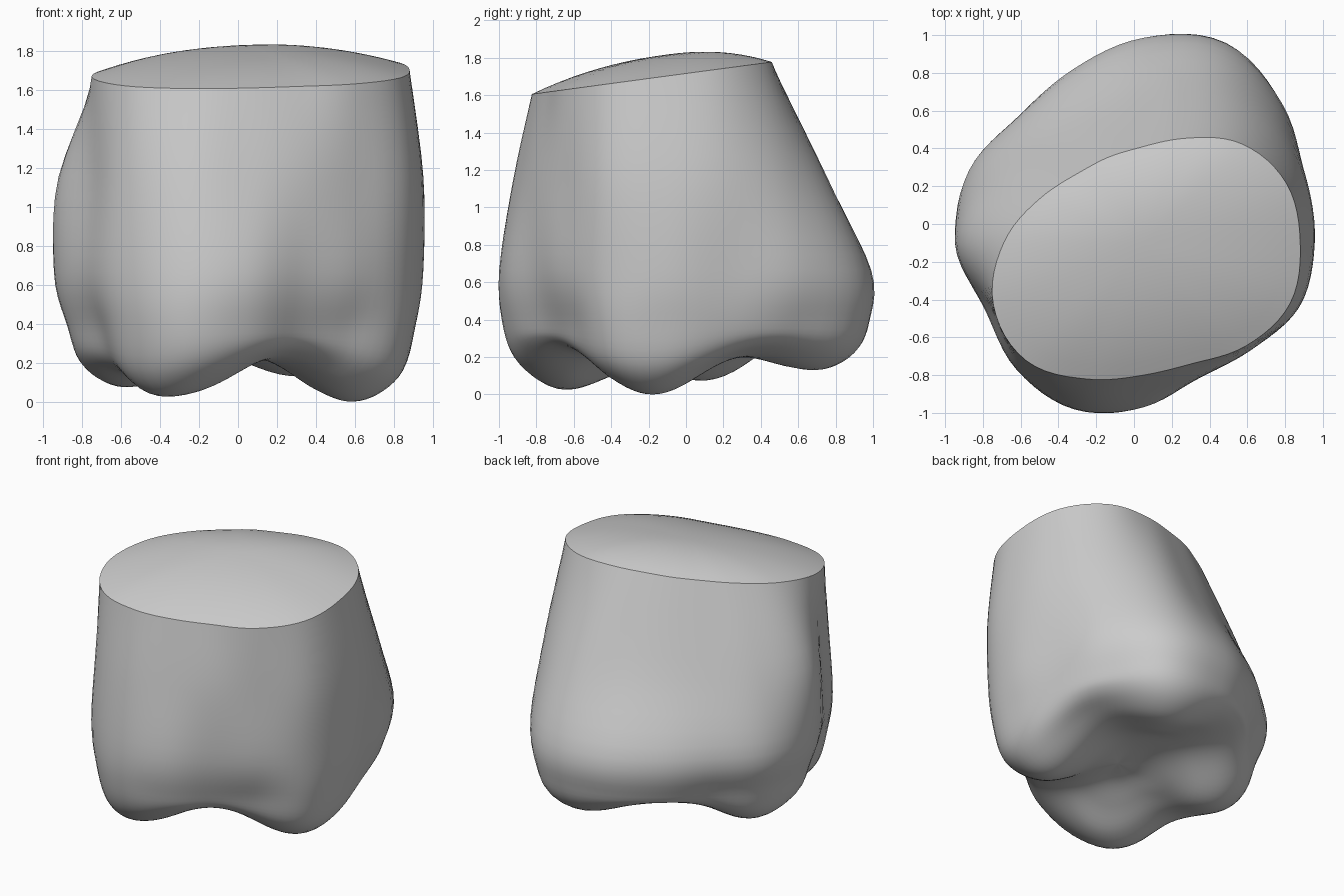
import bpy, bmesh, math
from mathutils import Vector

cube = bpy.data.objects.get("Cube")
if cube:
    bpy.data.objects.remove(cube, do_unlink=True)

COLUMNS = 96
CENTRE = Vector((0.05, -0.1))

# Radii around the body, counter-clockwise from +x
RIM = [.83, .82, .74, .60, .51, .49, .51, .60, .74, .86, .88, .78, .70, .69, .77, .84]
UPPER = [.90, .92, .94, .92, .80, .74, .75, .86, .97, .88, .92, .88, .79, .76, .79, .89]
BELLY = [.90, .92, 1.04, 1.13, 1.07, .98, .94, 1.0, .99, .91, .95, .95, .87, .77, .80, .88]
LOW = [.86, .88, .98, 1.12, 1.05, .94, .87, .93, .92, .83, .92, .94, .83, .70, .72, .85]

# Rounded feet on the underside: x, y, depth, spread
FEET = [(.58, -.18, .32, .39), (-.39, -.64, .28, .40), (-.06, -.66, .06, .24),
        (-.57, .10, .24, .35), (.30, .68, .19, .38)]


def catmull(a, b, c, d, t):
    return 0.5 * (2 * b + (c - a) * t + (2 * a - 5 * b + 4 * c - d) * t * t
                  + (3 * b - a - 3 * c + d) * t ** 3)


def around(ring, turn):
    """Smooth radius on a closed ring; turn runs from 0 to 1."""
    n = len(ring)
    i, t = divmod(turn * n, 1)
    return catmull(*(ring[(int(i) + k) % n] for k in (-1, 0, 1, 2)), t)


def smooth_path(keys, steps):
    """Smooth open path through (radius, height) keys."""
    padded = [keys[0]] + keys + [keys[-1]]
    path = [catmull(*padded[i:i + 4], s / steps)
            for i in range(len(keys) - 1) for s in range(steps)]
    return path + [keys[-1]]


def underside(p):
    return 0.315 - sum(depth * math.exp(-((p.x - x) ** 2 + (p.y - y) ** 2) / spread ** 2)
                       for x, y, depth, spread in FEET)


def cut_plane(p):
    return 1.71 + 0.134 * p.y


def column(turn):
    """One vertical strip from the underside centre to the top centre."""
    angle = turn * math.tau
    way = Vector((math.cos(angle), math.sin(angle)))
    low, belly, upper, rim = (around(r, turn) for r in (LOW, BELLY, UPPER, RIM))
    keys = []
    for f in (0, .2, .4, .6, .78):
        keys.append(Vector((f * low, underside(CENTRE + way * f * low))))
    foot = keys[-1].y
    keys.append(Vector((.93 * low, foot + (.38 - foot) * .35)))
    keys += [Vector((low, .38)), Vector((belly, .66)), Vector((upper, 1.15)),
             Vector((rim, cut_plane(CENTRE + way * rim)))]
    path = smooth_path(keys, 5)
    # Domed top inside the sharp rim
    for k in range(9, -1, -1):
        f = k / 10
        p = CENTRE + way * f * rim
        path.append(Vector((f * rim, cut_plane(p) + .115 * (1 - f ** 2.2))))
    return [(*(CENTRE + way * q.x), q.y) for q in path]


# Body skin
bm = bmesh.new()
grid = [[bm.verts.new(p) for p in column(c / COLUMNS)] for c in range(COLUMNS)]
for c in range(COLUMNS):
    a, b = grid[c], grid[(c + 1) % COLUMNS]
    for r in range(len(a) - 1):
        bm.faces.new((a[r], b[r], b[r + 1], a[r + 1]))
bmesh.ops.remove_doubles(bm, verts=bm.verts, dist=0.0005)
bmesh.ops.recalc_face_normals(bm, faces=bm.faces)
floor = min(v.co.z for v in bm.verts)
bmesh.ops.translate(bm, verts=bm.verts, vec=(0, 0, -floor))

mesh = bpy.data.meshes.new("lobed_body")
bm.to_mesh(mesh)
bm.free()
body = bpy.data.objects.new("lobed_body", mesh)
bpy.context.collection.objects.link(body)

# Plain grey surface
grey = bpy.data.materials.new("plain_grey")
grey.use_nodes = True
grey.diffuse_color = (.6, .6, .6, 1)
grey.node_tree.nodes["Principled BSDF"].inputs["Base Color"].default_value = (.6, .6, .6, 1)
mesh.materials.append(grey)

bpy.ops.object.select_all(action='DESELECT')
body.select_set(True)
bpy.context.view_layer.objects.active = body
bpy.ops.object.shade_smooth_by_angle(angle=math.radians(40))
